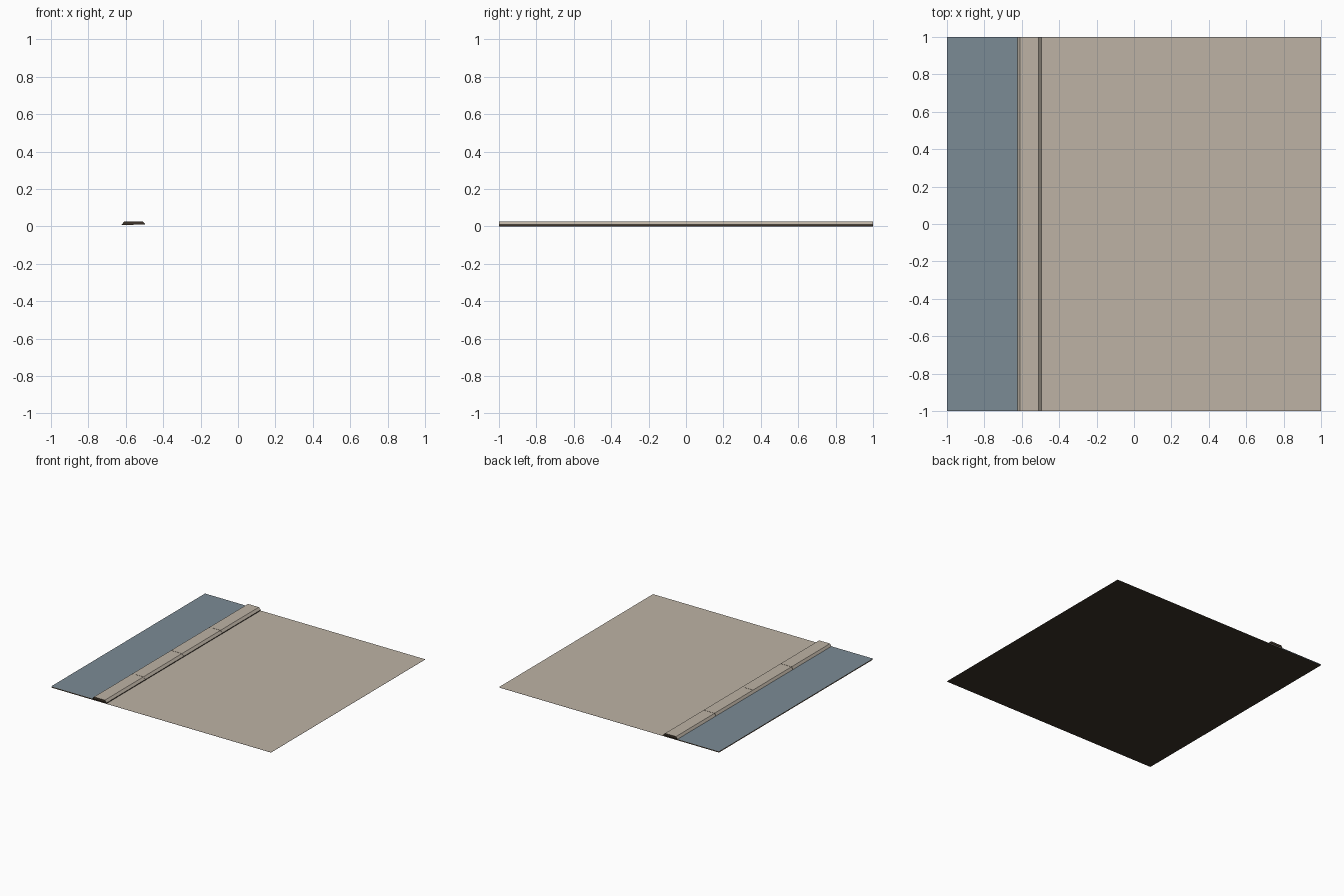
import bpy

if "Cube" in bpy.data.objects:
    bpy.data.objects.remove(bpy.data.objects["Cube"])


def material(name, rgb):
    m = bpy.data.materials.new(name)
    m.diffuse_color = (*rgb, 1.0)
    m.use_nodes = True
    m.node_tree.nodes["Principled BSDF"].inputs["Base Color"].default_value = m.diffuse_color
    return m


stone = material("warm_grey_stone", (0.51, 0.45, 0.375))
asphalt = material("blue_grey_asphalt", (0.198, 0.258, 0.30))
earth = material("dark_brown_earth", (0.045, 0.032, 0.021))


def make_object(name, verts, faces, mats):
    mesh = bpy.data.meshes.new(name)
    mesh.from_pydata(verts, [], faces)
    for m in mats:
        mesh.materials.append(m)
    mesh.update()
    ob = bpy.data.objects.new(name, mesh)
    bpy.context.collection.objects.link(ob)
    return ob


def sheet(name, x0, x1, z, mat):
    verts = [(x0, -1, z), (x1, -1, z), (x1, 1, z), (x0, 1, z)]
    return make_object(name, verts, [(0, 1, 2, 3)], [mat])


ROAD_Z = 0.008
PAVE_Z = 0.003

# dark underside with the road and pavement surfaces laid over it
base = sheet("underside", -1.0, 1.0, 0.0, earth)
base.data.flip_normals()
sheet("pavement", -0.5, 1.0, PAVE_Z, stone)
sheet("road", -1.0, -0.61, ROAD_Z, asphalt)

# dark bed under the kerb, seen as a thin line beside the pavement
make_object("kerb_bed",
            [(-0.494, -1, 0), (-0.494, 1, 0), (-0.494, 1, 0.009), (-0.494, -1, 0.009)],
            [(0, 1, 2, 3)], [earth])

# four kerb stones: bevelled profile, dark end faces, hairline joints
profile = [(-0.622, ROAD_Z), (-0.609, 0.027), (-0.51, 0.027), (-0.494, 0.009)]
n = len(profile)
GAP = 0.001
for k in range(4):
    y0 = -1.0 + 0.5 * k + (GAP if k > 0 else 0)
    y1 = -0.5 + 0.5 * k - (GAP if k < 3 else 0)
    verts = [(x, y, z) for y in (y0, y1) for x, z in profile]
    faces = [(i, i + 1, i + n + 1, i + n) for i in range(n - 1)]
    faces = [tuple(reversed(f)) for f in faces]
    faces += [tuple(reversed(range(n))), tuple(range(n, 2 * n))]
    ob = make_object(f"kerb_stone_{k + 1}", verts, faces, [stone, earth])
    for p in ob.data.polygons:
        if abs(p.normal.y) > 0.9:
            p.material_index = 1
        elif p.normal.z < 0:
            p.flip()
    ob.data.update()
